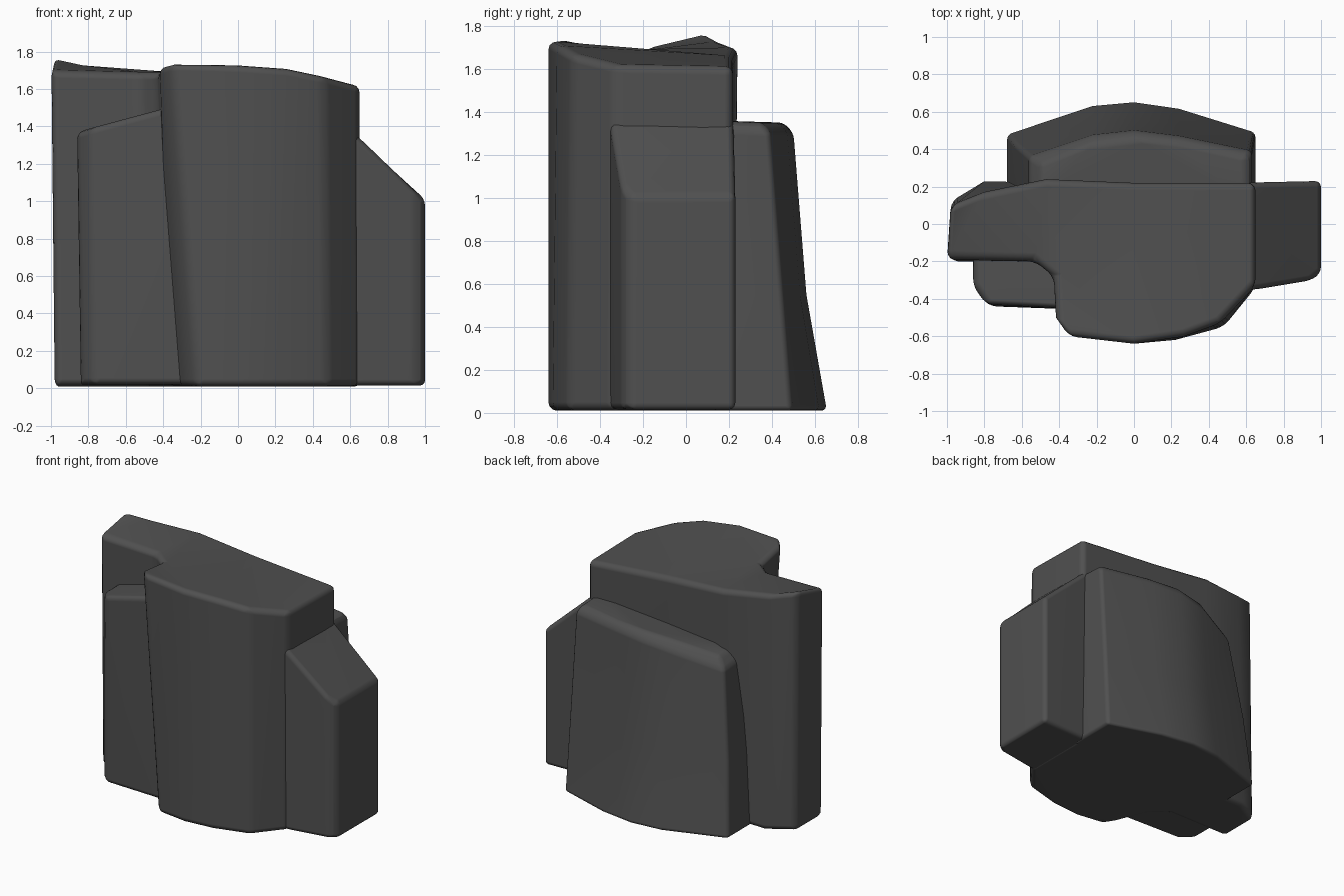
import bpy, bmesh

charcoal = bpy.data.materials.new("charcoal")
charcoal.diffuse_color = (0.08, 0.08, 0.08, 1)


def loft(name, rings, bevel):
    """Solid from matching counter-clockwise rings of (x, y, z), with softened edges."""
    bm = bmesh.new()
    vs = [[bm.verts.new(p) for p in ring] for ring in rings]
    n = len(vs[0])
    for low, high in zip(vs, vs[1:]):
        for i in range(n):
            j = (i + 1) % n
            bm.faces.new((low[i], low[j], high[j], high[i]))
    caps = [bm.faces.new(list(reversed(vs[0]))), bm.faces.new(vs[-1])]
    bmesh.ops.triangulate(bm, faces=caps)
    bmesh.ops.recalc_face_normals(bm, faces=bm.faces[:])
    me = bpy.data.meshes.new(name)
    bm.to_mesh(me)
    bm.free()
    me.materials.append(charcoal)
    for p in me.polygons:
        p.use_smooth = True
    ob = bpy.data.objects.new(name, me)
    bpy.context.collection.objects.link(ob)
    mod = ob.modifiers.new("soft_edges", 'BEVEL')
    mod.width = bevel
    mod.segments = 3
    mod.limit_method = 'ANGLE'
    mod.angle_limit = 0.5
    ob.modifiers.new("normals", 'WEIGHTED_NORMAL')
    return ob


def at(z, pts):
    return [(x, y, z) for x, y in pts]


# Main body: flat back, wing on the left, bowed front
body_low = at(0.01, [(-0.98, -0.2), (-0.48, -0.2), (-0.37, -0.3), (-0.29, -0.5), (-0.22, -0.61),
                     (0, -0.64), (0.22, -0.62), (0.48, -0.55), (0.65, -0.34), (0.65, 0.21),
                     (0, 0.21), (-0.45, 0.22), (-0.8, 0.23), (-0.98, 0.12)])
body_top = [(-1, -0.19, 1.70), (-0.53, -0.2, 1.69), (-0.43, -0.28, 1.69), (-0.42, -0.5, 1.72),
            (-0.35, -0.6, 1.74), (0, -0.64, 1.73), (0.27, -0.6, 1.71), (0.46, -0.53, 1.67),
            (0.65, -0.33, 1.62), (0.65, 0.22, 1.61), (0, 0.22, 1.66), (-0.47, 0.24, 1.70),
            (-0.8, 0.17, 1.73), (-0.98, 0.1, 1.77)]
loft("main_body", [body_low, body_top], 0.04)

# Lower step in front of the left wing
loft("left_front_step", [
    at(0.02, [(-0.84, -0.37), (-0.77, -0.44), (-0.22, -0.46), (-0.22, -0.1), (-0.84, -0.1)]),
    [(-0.86, -0.33, 1.37), (-0.79, -0.43, 1.39), (-0.38, -0.45, 1.50),
     (-0.38, -0.1, 1.50), (-0.86, -0.1, 1.37)]], 0.035)

# Right side block with sloping shoulder
right_plan = [(0.55, -0.36), (0.68, -0.345), (0.95, -0.30), (1.0, -0.26), (1.0, 0.23), (0.55, 0.22)]
right_z = [1.42, 1.31, 1.05, 1.01, 1.01, 1.42]
loft("right_side_block", [
    at(0.015, right_plan),
    [(x, y, z) for (x, y), z in zip(right_plan, right_z)]], 0.035)

# Rear panel: bowed and leaning inwards towards the top
loft("rear_panel", [
    at(0.01, [(-0.68, 0.12), (0.65, 0.12), (0.65, 0.49), (0.24, 0.62), (0, 0.655),
              (-0.22, 0.635), (-0.68, 0.48)]),
    at(0.55, [(-0.64, 0.12), (0.64, 0.12), (0.64, 0.45), (0.24, 0.53), (0, 0.56),
              (-0.22, 0.54), (-0.64, 0.43)]),
    [(-0.56, 0.12, 1.20), (0.63, 0.12, 1.32), (0.63, 0.39, 1.31), (0.24, 0.47, 1.31),
     (0, 0.50, 1.30), (-0.22, 0.475, 1.27), (-0.56, 0.36, 1.18)],
    [(-0.50, 0.12, 1.27), (0.60, 0.12, 1.36), (0.60, 0.35, 1.35), (0.24, 0.43, 1.35),
     (0, 0.455, 1.35), (-0.22, 0.43, 1.33), (-0.50, 0.32, 1.25)]], 0.035)
